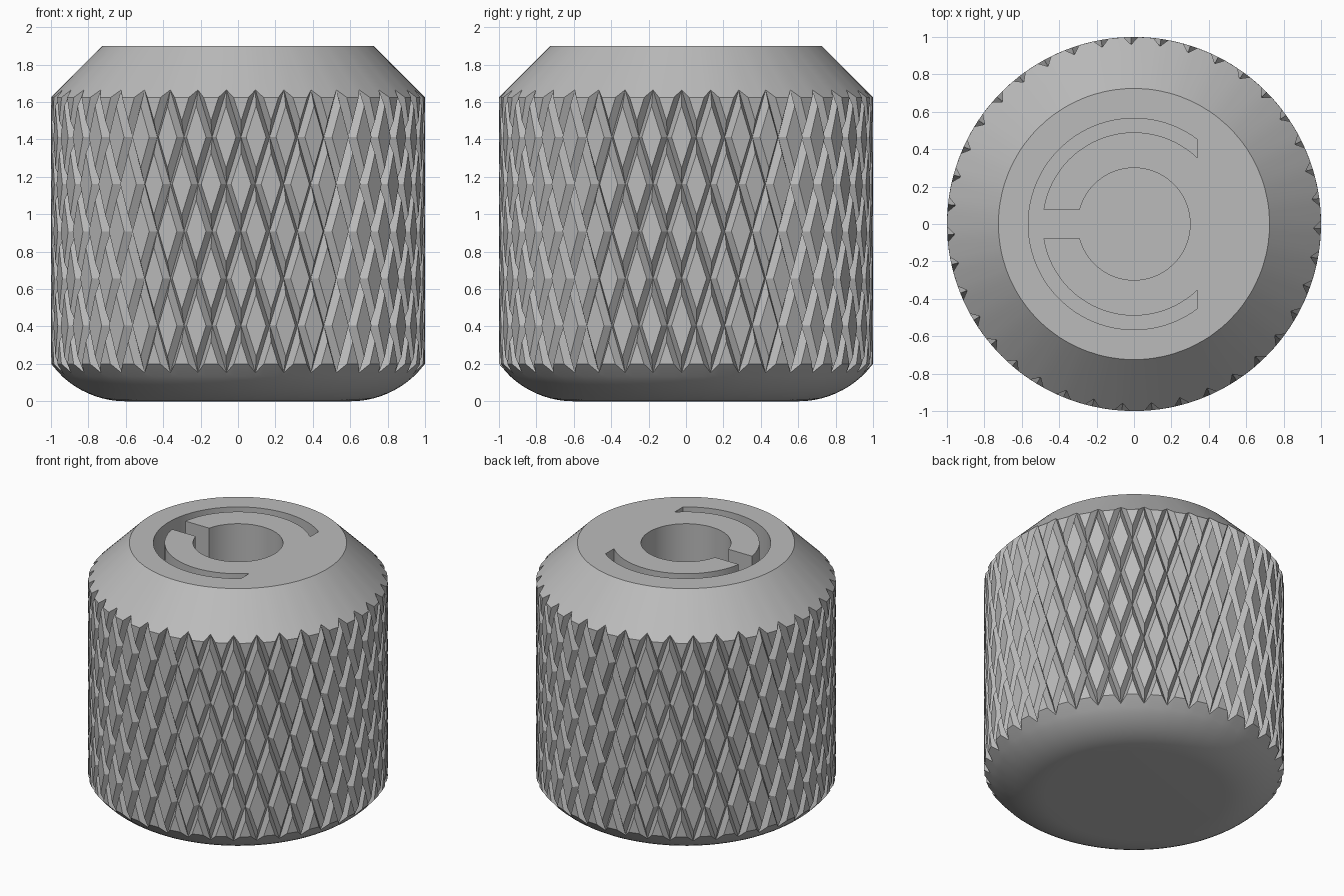
import bpy, bmesh
from math import pi, sin, cos, acos, asin, sqrt

if "Cube" in bpy.data.objects:
    bpy.data.objects.remove(bpy.data.objects["Cube"])

TEETH = 39                  # grooves in each helical direction
STEP = pi / TEETH           # half the groove spacing
START = -pi / 2 + 0.097     # angle of the first groove crossing
DEPTH = 0.04                # groove depth
FLAT = 0.66                 # size of each raised diamond within its cell
EDGE_LOW, EDGE_HIGH = 0.2, 1.625
TIP_LOW, TIP_HIGH = 0.153, 1.665
ROW = (TIP_HIGH - TIP_LOW) / 6
TOP, TOP_R = 1.9, 0.725
FOOT_R, FILLET = 0.6, 0.5

metal = bpy.data.materials.new("grey metal")
metal.use_nodes = True
GREY = (0.5, 0.5, 0.5, 1)
metal.diffuse_color = GREY
metal.node_tree.nodes["Principled BSDF"].inputs["Base Color"].default_value = GREY


def polar(column, z, r):
    a = START + column * STEP
    return (r * cos(a), r * sin(a), z)


def make_object(name, bm):
    bmesh.ops.remove_doubles(bm, verts=bm.verts, dist=1e-5)
    bmesh.ops.recalc_face_normals(bm, faces=bm.faces)
    mesh = bpy.data.meshes.new(name)
    bm.to_mesh(mesh)
    bm.free()
    mesh.materials.append(metal)
    obj = bpy.data.objects.new(name, mesh)
    bpy.context.collection.objects.link(obj)
    return obj


bm = bmesh.new()


def face(points):
    bm.faces.new([bm.verts.new(p) for p in points])


def strip(a, b):
    for i in range(len(a)):
        n = (i + 1) % len(a)
        face((a[i], a[n], b[n], b[i]))


# Knurled band: a shallow truncated pyramid in every diamond cell
CORNERS = ((0, 1), (1, 0), (0, -1), (-1, 0))
for k in range(2 * TEETH):
    for j in range(1, 6):
        if (k + j) % 2:
            z = TIP_LOW + j * ROW
            outer = [polar(k + u, z + v * ROW, 1 - DEPTH) for u, v in CORNERS]
            inner = [polar(k + u * FLAT, z + v * ROW * FLAT, 1) for u, v in CORNERS]
            strip(outer, inner)
            face(inner)


# Half cells close the band at both ends; each returns its zigzag rim
def band_end(tip, edge, side):
    half = FLAT - abs(tip - edge) / ROW
    rim = []
    for k in range(1, 2 * TEETH, 2):
        left, right = polar(k - 1, tip, 1 - DEPTH), polar(k + 1, tip, 1 - DEPTH)
        point = polar(k, tip + side * ROW, 1 - DEPTH)
        a, b = polar(k - half, edge, 1), polar(k + half, edge, 1)
        c = polar(k, tip + side * ROW * FLAT, 1)
        face((left, point, c, a))
        face((point, right, b, c))
        face((a, c, b))
        rim += [(k - 1, left), (k - half, a), (k + half, b)]
    return [c for c, p in rim], [p for c, p in rim]


# Conical shoulder and flat top
columns, rim = band_end(TIP_HIGH, EDGE_HIGH, -1)
top_ring = [polar(c, TOP, TOP_R) for c in columns]
strip(rim, top_ring)
face(top_ring)

# Rounded foot and flat underside
columns, rim = band_end(TIP_LOW, EDGE_LOW, 1)
start = asin(0.34 / FILLET)
for i in range(10):
    a = start * (1 - i / 9)
    ring = [polar(c, FILLET * (1 - cos(a)), FOOT_R + FILLET * sin(a)) for c in columns]
    strip(rim, ring)
    rim = ring
face(rim)
knob = make_object("knurled_knob", bm)

# Recess in the top: bore, radial slot and open ring groove in one outline
BORE, RING_IN, RING_OUT, SLOT, CUT_X = 0.3, 0.49, 0.565, 0.078, 0.34
FLOOR = 1.4


def arc(r, a, b, n):
    return [(r * cos(a + (b - a) * i / n), r * sin(a + (b - a) * i / n)) for i in range(n + 1)]


out_a, in_a = acos(CUT_X / RING_OUT), acos(CUT_X / RING_IN)
slot_in, slot_out = asin(SLOT / BORE), asin(SLOT / RING_IN)
outline = arc(RING_OUT, out_a, 2 * pi - out_a, 64)
outline += arc(RING_IN, 2 * pi - in_a, pi + slot_out, 28)
outline += arc(BORE, pi + slot_in, 3 * pi - slot_in, 56)
outline += arc(RING_IN, pi - slot_out, in_a, 28)

bm = bmesh.new()
base = bm.faces.new([bm.verts.new((x, y, FLOOR)) for x, y in outline])
lifted = bmesh.ops.extrude_face_region(bm, geom=[base])["geom"]
bmesh.ops.translate(bm, vec=(0, 0, 0.7),
                    verts=[v for v in lifted if isinstance(v, bmesh.types.BMVert)])
cutter = make_object("recess_cutter", bm)
cutter.hide_render = True

cut = knob.modifiers.new("recess", "BOOLEAN")
cut.operation = "DIFFERENCE"
cut.solver = "EXACT"
cut.object = cutter
bpy.ops.object.select_all(action="DESELECT")
knob.select_set(True)
bpy.context.view_layer.objects.active = knob
bpy.ops.object.modifier_apply(modifier=cut.name)
bpy.data.objects.remove(cutter)
bpy.ops.object.shade_smooth_by_angle(angle=pi / 7)
